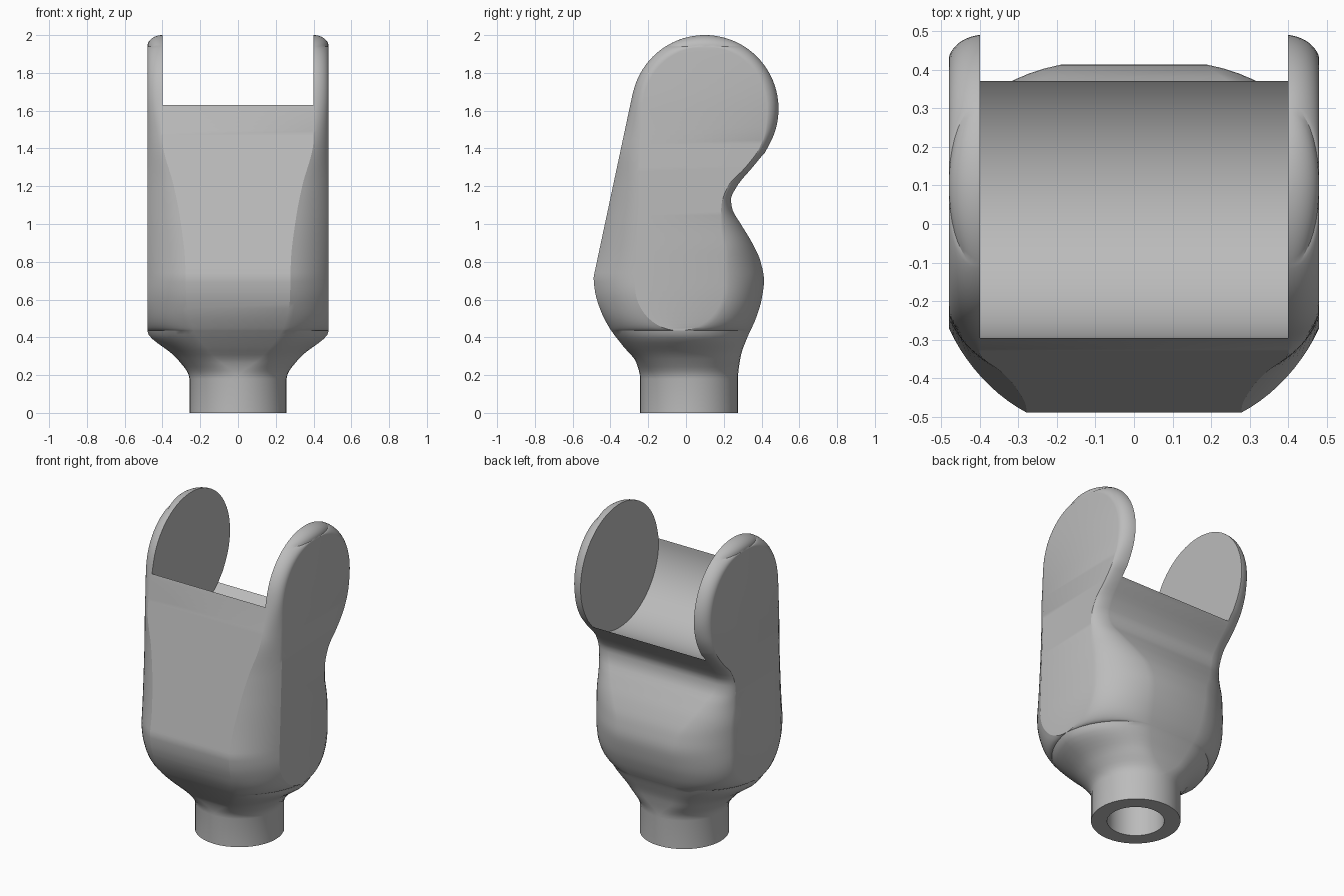
import bpy, bmesh
from math import sqrt, sin, cos, pi

if "Cube" in bpy.data.objects:
    bpy.data.objects.remove(bpy.data.objects["Cube"], do_unlink=True)

EAR_Y, EAR_Z, EAR_R = 0.1, 1.61, 0.39      # round ears
PAD_Y, PAD_Z, PAD_R = -0.035, 0.67, 0.235  # lower round of the flat side pads
TOP = 2.0


def smooth(keys):
    """Monotone curve through (height, value) keys."""
    slope = [(b[1] - a[1]) / (b[0] - a[0]) for a, b in zip(keys, keys[1:])]
    tan = [0] + [2 * p * q / (p + q) if p * q > 0 else 0
                 for p, q in zip(slope, slope[1:])] + [0]

    def value(z):
        if z <= keys[0][0]:
            return keys[0][1]
        for i, (a, b) in enumerate(zip(keys, keys[1:])):
            if z <= b[0]:
                h = b[0] - a[0]
                t = (z - a[0]) / h
                s = t * t * (3 - 2 * t)
                return (a[1] * (1 - s) + b[1] * s
                        + h * t * (1 - t) * ((1 - t) * tan[i] - t * tan[i + 1]))
        return keys[-1][1]
    return value


def half_chord(z, centre, radius):
    return sqrt(max(0, radius ** 2 - (z - centre) ** 2))


# Side outline, flat panel widths and corner roundness, by height
front_low = smooth([(.18, -.243), (.27, -.265), (.35, -.33), (.45, -.405),
                    (.55, -.455), (.65, -.483), (.72, -.489)])
back_low = smooth([(.18, .275), (.3, .29), (.4, .325), (.5, .37), (.6, .4), (.7, .413),
                   (.8, .395), (.9, .35), (1, .29), (1.08, .245), (1.13, .238),
                   (1.2, .27), (1.3, .352), (1.35, .393), (1.4, .429)])
pad_back = smooth([(.67, .2), (.85, .2), (1, .182), (1.1, .188), (1.2, .222),
                   (1.3, .315), (1.4, .388), (1.5, .421), (EAR_Z, .43)])
front_panel = smooth([(.18, 0), (.3, .13), (.45, .24), (.6, .275), (.8, .28),
                      (1.05, .31), (1.2, .34), (1.45, .4)])
back_panel = smooth([(.18, 0), (.3, .1), (.5, .17), (.7, .19), (.8, .21),
                     (.9, .27), (1, .33), (1.1, .38), (1.3, .4)])
lower_width = smooth([(.18, .257), (.22, .27), (.26, .3), (.3, .335), (.435, .48)])
front_round = smooth([(.18, 1), (.4, .75), (.6, .4), (1.4, .4), (1.65, .8), (1.94, 1)])
back_round = smooth([(.18, 1), (.45, .85), (.7, .65), (1.2, .65), (1.65, .8), (1.94, 1)])


def front(z):
    if z > 1.69:
        return EAR_Y - half_chord(z, EAR_Z, EAR_R)
    return front_low(z) if z < .72 else -.489 + (z - .72) * .213


def back(z):
    return EAR_Y + half_chord(z, EAR_Z, EAR_R) if z > 1.4 else back_low(z)


def pad(z):
    """Front and back limits of the flat outer side face."""
    if z >= EAR_Z:
        h = half_chord(z, EAR_Z, .33)
        return EAR_Y - h, EAR_Y + h
    if z <= PAD_Z:
        c = PAD_Y if z > .435 else .015 + (PAD_Y - .015) * max(0, z - .18) / .255
        h = half_chord(z, PAD_Z, PAD_R)
        return c - h, c + h
    return -.27 + .04 * (z - PAD_Z) / (EAR_Z - PAD_Z), pad_back(z)


def width(z):
    if z > 1.94:
        return .4 + .08 * sqrt(max(0, 1 - ((z - 1.94) / .06) ** 2))
    return lower_width(z)


def section(z, steps=10):
    """One horizontal ring, mirrored left to right."""
    w = width(z)
    pf, pb = pad(z)

    def corner(panel, y, side, k):
        pts = []
        for i in range(steps + 1):
            u = i / steps
            s = sin(u * pi / 2) * k + u * (1 - k)
            c = cos(u * pi / 2) * k + (1 - u) * (1 - k)
            pts.append((panel + (w - panel) * s, side + (y - side) * c, z))
        return pts

    half = corner(front_panel(z), front(z), pf, front_round(z))
    half += corner(back_panel(z), back(z), pb, back_round(z))[::-1]
    return half + [(-x, y, h) for x, y, h in reversed(half)]


def span(a, b, n, ease=lambda t: t):
    return [a + (b - a) * ease(i / n) for i in range(n)]


def new_object(name, bm):
    bmesh.ops.recalc_face_normals(bm, faces=bm.faces)
    mesh = bpy.data.meshes.new(name)
    bm.to_mesh(mesh)
    bm.free()
    obj = bpy.data.objects.new(name, mesh)
    bpy.context.collection.objects.link(obj)
    return obj


def prism(name, loop, offset):
    """Extrude a closed loop along an offset."""
    bm = bmesh.new()
    face = bm.faces.new([bm.verts.new(p) for p in loop])
    new = bmesh.ops.extrude_face_region(bm, geom=[face])["geom"]
    bmesh.ops.translate(bm, vec=offset,
                        verts=[v for v in new if isinstance(v, bmesh.types.BMVert)])
    return new_object(name, bm)


# Fork body: rings lofted from the neck to the ear tips
ease_out = lambda t: sin(t * pi / 2)
ease_in = lambda t: 1 - cos(t * pi / 2)
levels = ([0] + span(.18, .435, 12) + span(.435, PAD_Z, 12, ease_in)
          + span(PAD_Z, EAR_Z, 40) + span(EAR_Z, 1.94, 16, ease_out)
          + span(1.94, TOP, 10, ease_out) + [TOP - .0002])
bm = bmesh.new()
rings = [[bm.verts.new(p) for p in section(z)] for z in levels]
for low, high in zip(rings, rings[1:]):
    for i in range(len(low)):
        j = (i + 1) % len(low)
        bm.faces.new((low[i], low[j], high[j], high[i]))
bm.faces.new(rings[0])
bm.faces.new(rings[-1])
bmesh.ops.remove_doubles(bm, verts=bm.verts, dist=.00005)
body = new_object("fork_body", bm)

# Round-bottomed slot between the ears, and the bore in the neck
SLOT_R, SLOT_X, SIDES = .395, .399, 64
arc = [(-SLOT_X, EAR_Y - SLOT_R * cos(pi * i / SIDES), EAR_Z - SLOT_R * sin(pi * i / SIDES))
       for i in range(SIDES + 1)]
arc += [(-SLOT_X, EAR_Y + s * SLOT_R, TOP + .2) for s in (1, -1)]
slot = prism("slot_cutter", arc, (2 * SLOT_X, 0, 0))
ring = [(.165 * cos(2 * pi * i / 48), .015 + .165 * sin(2 * pi * i / 48), -.1)
        for i in range(48)]
bore = prism("bore_cutter", ring, (0, 0, .55))

bpy.context.view_layer.objects.active = body
body.select_set(True)
for cutter in (slot, bore):
    cutter.hide_render = True
    mod = body.modifiers.new("cut", "BOOLEAN")
    mod.operation, mod.solver, mod.object = "DIFFERENCE", "EXACT", cutter
    bpy.ops.object.modifier_apply(modifier=mod.name)
    bpy.data.objects.remove(cutter, do_unlink=True)

# Plain grey finish
grey = bpy.data.materials.new("plain_grey")
grey.use_nodes = True
colour = (.5, .5, .5, 1)
grey.diffuse_color = colour
grey.node_tree.nodes["Principled BSDF"].inputs["Base Color"].default_value = colour
body.data.materials.clear()
body.data.materials.append(grey)

for obj in bpy.context.selected_objects:
    obj.select_set(obj == body)
bpy.ops.object.shade_smooth_by_angle(angle=.45)
